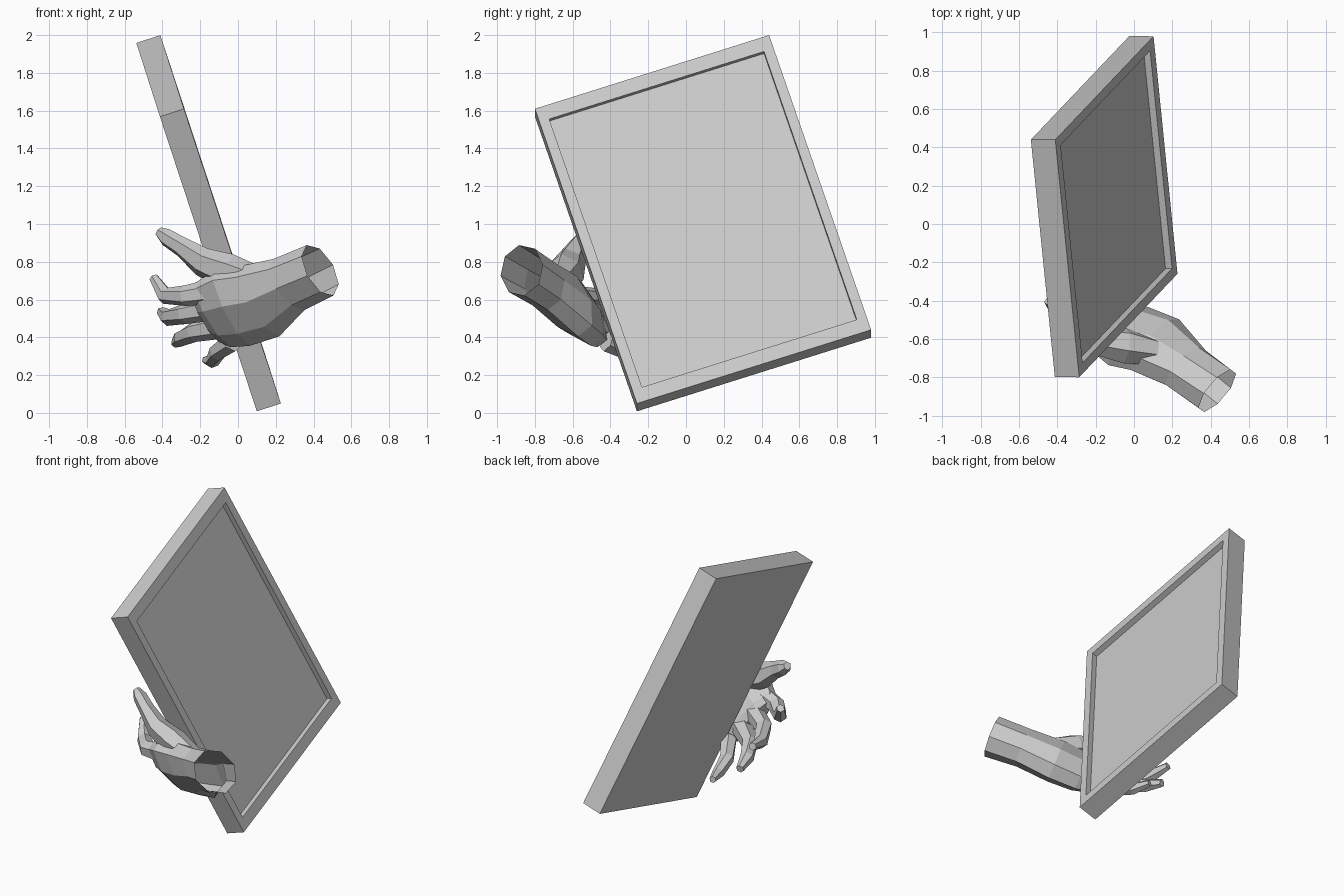
import bpy, bmesh
from math import cos, sin, pi
from mathutils import Vector as V

if "Cube" in bpy.data.objects:
    bpy.data.objects.remove(bpy.data.objects["Cube"])


def loft(name, rings, cap_start=True, cap_end=True):
    """Skin a list of equal-length point rings with flat faces."""
    bm = bmesh.new()
    rows = [[bm.verts.new(p) for p in ring] for ring in rings]
    n = len(rows[0])
    for a, b in zip(rows, rows[1:]):
        for i in range(n):
            j = (i + 1) % n
            bm.faces.new((a[i], a[j], b[j], b[i]))
    if cap_start:
        bm.faces.new(rows[0][::-1])
    if cap_end:
        bm.faces.new(rows[-1])
    bmesh.ops.recalc_face_normals(bm, faces=bm.faces)
    mesh = bpy.data.meshes.new(name)
    bm.to_mesh(mesh)
    bm.free()
    obj = bpy.data.objects.new(name, mesh)
    bpy.context.collection.objects.link(obj)
    return obj


def limb(name, sections, wide, sides, cap_start=True):
    """Loft elliptical sections (x, y, z, half width, half thickness) along a path."""
    pts = [V(s[:3]) for s in sections]
    rings = []
    for k, s in enumerate(sections):
        t = (pts[min(k + 1, len(pts) - 1)] - pts[max(k - 1, 0)]).normalized()
        w = V(wide)
        w = (w - t * w.dot(t)).normalized()
        d = t.cross(w)
        angles = [2 * pi * (i + 0.5) / sides for i in range(sides)]
        rings.append([pts[k] + w * s[3] * cos(a) + d * s[4] * sin(a) for a in angles])
    return loft(name, rings, cap_start)


# Tilted panel with a raised rim and a recessed face
center = V((-0.092, 0.09, 1.025))
u = V((-0.125, 1.24, 0.39)) / 2
v = V((0.513, 0.54, -1.56)) / 2
n = u.cross(v).normalized()
if n.x < 0:
    n = -n


def rect(fu, fv, depth):
    return [center + u * fu * a + v * fv * b - n * depth
            for a, b in ((-1, -1), (1, -1), (1, 1), (-1, 1))]


loft("framed_panel", [rect(1, 1, 0.134), rect(1, 1, 0),
                      rect(0.917, 0.91, 0), rect(0.917, 0.91, 0.036)])

# Palm and open-ended wrist
across = (0.1, 0.6, -0.8)
limb("palm_and_wrist", [
    (0.435, -0.87, 0.755, 0.155, 0.13),
    (0.27, -0.75, 0.68, 0.165, 0.12),
    (0.11, -0.63, 0.59, 0.235, 0.125),
    (-0.03, -0.585, 0.555, 0.25, 0.115),
    (-0.13, -0.535, 0.52, 0.22, 0.085),
    (-0.17, -0.51, 0.51, 0.17, 0.05)], across, 8, cap_start=False)

# Fingers curling behind the panel
fingers = {
    "index_finger": [(-0.10, -0.64, 0.65), (-0.28, -0.59, 0.62),
                     (-0.385, -0.48, 0.62), (-0.445, -0.40, 0.715)],
    "middle_finger": [(-0.11, -0.56, 0.56), (-0.28, -0.45, 0.525),
                      (-0.37, -0.29, 0.505), (-0.405, -0.15, 0.535)],
    "ring_finger": [(-0.09, -0.48, 0.46), (-0.23, -0.37, 0.43),
                    (-0.30, -0.24, 0.395), (-0.33, -0.12, 0.37)],
    "little_finger": [(-0.03, -0.42, 0.38), (-0.11, -0.29, 0.32),
                      (-0.135, -0.16, 0.275), (-0.17, -0.05, 0.28)],
}
for name, path in fingers.items():
    size = 0.85 if name == "little_finger" else 1
    radii = [r * size for r in (0.068, 0.055, 0.045, 0.026)]
    limb(name, [(*p, r, r) for p, r in zip(path, radii)], across, 6)

# Thumb
limb("thumb", [
    (0.12, -0.67, 0.70, 0.07, 0.07),
    (-0.05, -0.635, 0.745, 0.105, 0.09),
    (-0.19, -0.61, 0.80, 0.085, 0.07),
    (-0.30, -0.57, 0.88, 0.058, 0.05),
    (-0.38, -0.53, 0.93, 0.05, 0.045),
    (-0.42, -0.51, 0.96, 0.028, 0.025)], across, 6)
